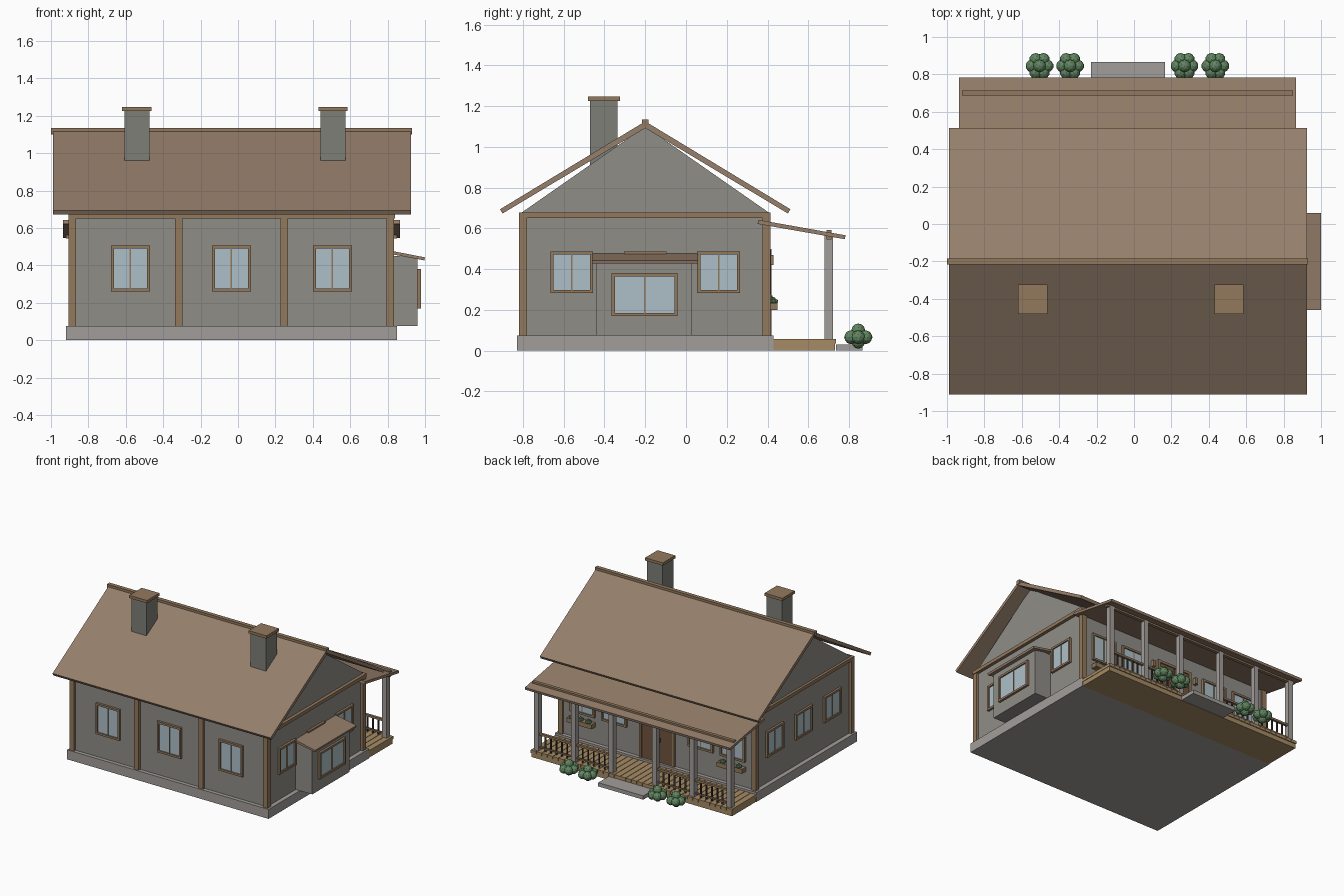
import bpy, bmesh, math
from mathutils import Matrix, Vector

if "Cube" in bpy.data.objects:
    bpy.data.objects.remove(bpy.data.objects["Cube"])

CX, CY = -0.035, -0.2      # house centre in plan


def material(name, rgb):
    m = bpy.data.materials.new(name)
    m.diffuse_color = (*rgb, 1)
    m.use_nodes = True
    m.node_tree.nodes["Principled BSDF"].inputs["Base Color"].default_value = m.diffuse_color
    return m


ROOF = material("roof_brown", (0.30, 0.21, 0.145))
TRIM = material("trim_wood", (0.29, 0.19, 0.11))
DECK = material("deck_wood", (0.38, 0.26, 0.13))
DOOR = material("door_wood", (0.16, 0.09, 0.05))
DARK = material("dark_metal", (0.06, 0.05, 0.04))
GLASS = material("glass", (0.42, 0.53, 0.58))
WALL = material("wall_grey", (0.28, 0.27, 0.245))
STONE = material("stone_grey", (0.36, 0.34, 0.32))
BRICK = material("chimney_grey", (0.21, 0.21, 0.19))
LEAF = material("leaf_green", (0.12, 0.24, 0.12))


def finish(name, bm, mat):
    bmesh.ops.recalc_face_normals(bm, faces=bm.faces)
    me = bpy.data.meshes.new(name)
    bm.to_mesh(me)
    bm.free()
    me.materials.append(mat)
    ob = bpy.data.objects.new(name, me)
    bpy.context.collection.objects.link(ob)
    return ob


def boxes(name, items, mat, frame=Matrix()):
    """One mesh of boxes, each (x0, x1, y0, y1, z0, z1)."""
    bm = bmesh.new()
    for x0, x1, y0, y1, z0, z1 in items:
        m = Matrix.Translation(((x0 + x1) / 2, (y0 + y1) / 2, (z0 + z1) / 2))
        s = Matrix.Diagonal((x1 - x0, y1 - y0, z1 - z0, 1))
        bmesh.ops.create_cube(bm, size=1, matrix=frame @ m @ s)
    return finish(name, bm, mat)


def extrude(name, profile, axis, a, b, mat):
    """Profile of (horizontal, z) points swept along x or y from a to b."""
    bm = bmesh.new()
    put = (lambda t, h, z: (t, h, z)) if axis == "x" else (lambda t, h, z: (h, t, z))
    f = bm.faces.new([bm.verts.new(put(a, h, z)) for h, z in profile])
    out = bmesh.ops.extrude_face_region(bm, geom=[f])
    move = Vector(put(b - a, 0, 0))
    bmesh.ops.translate(bm, vec=move, verts=[v for v in out["geom"] if isinstance(v, bmesh.types.BMVert)])
    return finish(name, bm, mat)


def window(name, x, y, z, w, h, turn):
    """Window facing local -y, turned about z."""
    fr = Matrix.Translation((x, y, z)) @ Matrix.Rotation(math.radians(turn), 4, "Z")
    u, v, t = w / 2, h / 2, 0.016
    boxes(name + "_frame", [(-u, -u + t, -.018, .01, -v, v), (u - t, u, -.018, .01, -v, v),
                            (-u + t, u - t, -.018, .01, v - t, v), (-u + t, u - t, -.018, .01, -v, -v + t),
                            (-.004, .004, -.012, .01, -v + t, v - t)], TRIM, fr)
    boxes(name + "_glass", [(-u + t, u - t, -.008, .008, -v + t, v - t)], GLASS, fr)


def leaf_ball(name, x, y, z, r):
    bm = bmesh.new()
    spots = [(0, 0, .45), (0, 0, -.3)] + [(math.cos(a) * .55, math.sin(a) * .55, 0)
                                         for a in [i * math.tau / 6 for i in range(6)]]
    for s in spots:
        bmesh.ops.create_icosphere(bm, subdivisions=2, radius=r * .45,
                                   matrix=Matrix.Translation(Vector((x, y, z)) + Vector(s) * r))
    finish(name, bm, LEAF)


# foundation, walls and gabled attic
boxes("foundation", [(-.92, .85, -.83, .43, 0, .075)], STONE)
boxes("walls", [(-.885, .815, -.80, .40, .075, .675)], WALL)
extrude("gable", [(CY - .61, .675), (CY + .61, .675), (CY, 1.10)], "x", -.885, .815, WALL)

# timber posts and wall plate
posts = [(CX + d - .02, CX + d + .02, -.82, -.78, .075, .65) for d in (-.85, -.283, .283, .85)]
posts += [(CX + d - .02, CX + d + .02, .375, .415, .075, .65) for d in (-.85, .85)]
boxes("wall_posts", posts, TRIM)
boxes("wall_plate", [(-.905, .84, -.82, -.78, .65, .677), (-.905, .84, .375, .415, .65, .677),
                     (-.905, -.865, -.78, .375, .65, .677), (.795, .84, -.78, .375, .65, .677)], TRIM)

# main roof slopes and ridge
for side, sgn in (("front", -1), ("back", 1)):
    e = CY + sgn * .70
    extrude("roof_" + side, [(CY, 1.125), (CY, 1.092), (e, .673), (e + sgn * .012, .694)], "x", -.99, .925, ROOF)
boxes("ridge_cap", [(-1, .93, CY - .016, CY + .016, 1.10, 1.134)], TRIM)

# chimneys
for side, x in (("left", -.541), ("right", .508)):
    boxes("chimney_" + side, [(x - .067, x + .067, -.47, -.335, .85, 1.228)], BRICK)
    boxes("chimney_cap_" + side, [(x - .078, x + .078, -.48, -.324, 1.226, 1.248)], TRIM)

# windows on the front, the two sides and the porch wall
for i, d in enumerate((-.54, 0, .54)):
    window(f"front_window_{i}", CX + d, -.80, .383, .21, .245, 0)
for i, d in enumerate((-.36, 0, .36)):
    window(f"right_window_{i}", .815, CY + d, .385, .21, .205, 90)
    window(f"left_window_{i}", -.885, CY + d, .385, .21, .205, -90)
for i, d in enumerate((-.66, -.38, .38, .66)):
    window(f"porch_window_{i}", CX + d, .40, .385, .22, .22, 180)

# bay window on the right side
boxes("bay", [(.81, .96, -.44, .03, .075, .45)], WALL)
extrude("bay_roof", [(.82, .478), (1.0, .443), (.996, .427), (.82, .46)], "y", -.46, .058, ROOF)
window("bay_window", .96, -.203, .275, .325, .21, 90)

# front doors under the porch
boxes("door_frame", [(CX - .155, CX - .135, .39, .42, .06, .50), (CX + .135, CX + .155, .39, .42, .06, .50),
                     (CX - .155, CX + .155, .39, .42, .48, .50)], TRIM)
boxes("door_leaves", [(CX - .135, CX - .003, .39, .412, .06, .48), (CX + .003, CX + .135, .39, .412, .06, .48)], DOOR)
boxes("door_handles", [(CX + d - .006, CX + d + .006, .41, .424, .24, .27) for d in (-.025, .025)], DARK)
boxes("wall_lamps", [(CX + d - .012, CX + d + .012, .40, .43, .42, .47) for d in (-.2, .2)], TRIM)

# flower boxes
for side, d in (("left", -.66), ("right", .66)):
    x = CX + d
    boxes("flower_box_" + side, [(x - .11, x + .11, .40, .45, .20, .235)], TRIM)
    for k in (-.07, 0, .07):
        leaf_ball(f"flower_{side}", x + k, .43, .242, .024)

# porch deck planks, step and roof
n = 36
w = 1.77 / n
boxes("deck_base", [(-.915, .845, .42, .73, 0, .045)], DECK)
boxes("deck_planks", [(-.92 + i * w + .002, -.92 + (i + 1) * w - .002, .42, .737, .035, .058) for i in range(n)], DECK)
boxes("porch_step", [(-.23, .165, .735, .865, 0, .03)], STONE)
extrude("porch_roof", [(.355, .642), (.783, .566), (.779, .547), (.351, .622)], "x", -.935, .867, ROOF)
boxes("porch_beam", [(-.92, .85, .688, .714, .545, .592)], TRIM)

# porch columns and railings, open in the middle bay
cols = (-.845, -.52, -.19, .19, .52, .845)
boxes("porch_columns", [(CX + d - .02, CX + d + .02, .68, .72, .055, .57) for d in cols], STONE)
rails, bars = [], []
for a, b in ((0, 1), (1, 2), (3, 4), (4, 5)):
    x0, x1 = CX + cols[a] + .02, CX + cols[b] - .02
    rails += [(x0, x1, .69, .71, .178, .194), (x0, x1, .693, .707, .078, .088)]
    for k in range(1, 6):
        x = x0 + (x1 - x0) * k / 6
        bars.append((x - .005, x + .005, .695, .705, .055, .18))
boxes("porch_rails", rails, TRIM)
boxes("porch_balusters", bars, DARK)

# bushes beside the step
for i, x in enumerate((-.505, -.342, .27, .435)):
    leaf_ball(f"bush_{i}", x, .845, .066, .075)
